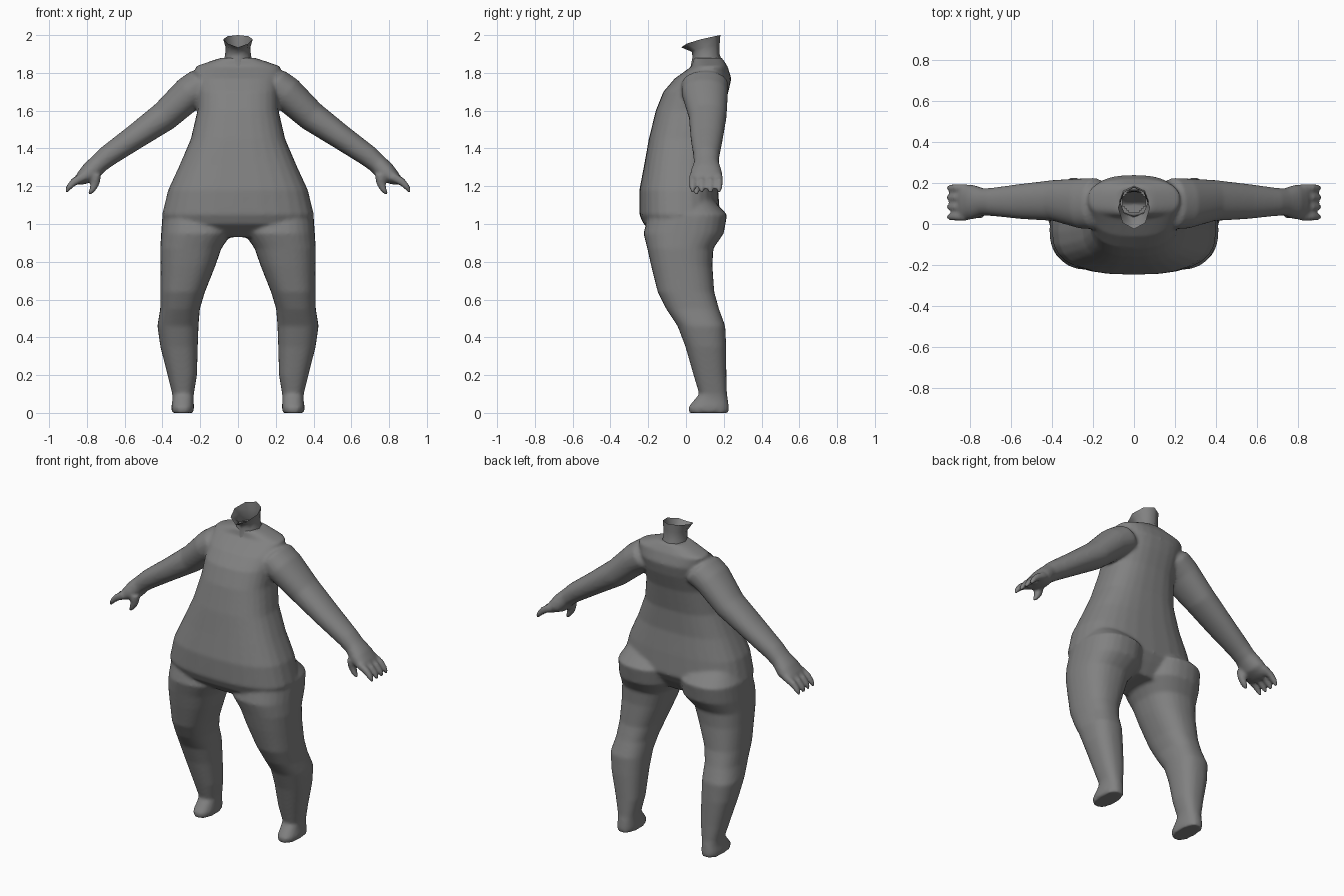
import bpy, bmesh, math
from mathutils import Vector

if "Cube" in bpy.data.objects:
    bpy.data.objects.remove(bpy.data.objects["Cube"])

X, Y = Vector((1, 0, 0)), Vector((0, 1, 0))
ARM_UP = Vector((0.6, 0, 0.8))

grey = bpy.data.materials.new("body_grey")
grey.diffuse_color = (0.22, 0.22, 0.22, 1)
grey.use_nodes = True
grey.node_tree.nodes["Principled BSDF"].inputs["Base Color"].default_value = grey.diffuse_color


def signed_pow(v, e):
    return math.copysign(abs(v) ** e, v)


def loft(bm, rings, side=1, n=28, power=2.4):
    """Closed skin over rings of (centre, half axis u, half axis v)."""
    loops = []
    for c, u, v in rings:
        loop = []
        for i in range(n):
            a = 2 * math.pi * i / n
            p = c + u * signed_pow(math.cos(a), 2 / power) + v * signed_pow(math.sin(a), 2 / power)
            loop.append(bm.verts.new((p.x * side, p.y, p.z)))
        loops.append(loop)
    faces = [bm.faces.new(loops[0]), bm.faces.new(loops[-1])]
    for a, b in zip(loops, loops[1:]):
        for i in range(n):
            j = (i + 1) % n
            faces.append(bm.faces.new((a[i], a[j], b[j], b[i])))
    bmesh.ops.recalc_face_normals(bm, faces=faces)


def level(z, x, half_x, front, back):
    return (Vector((x, (front + back) / 2, z)), X * half_x, Y * (back - front) / 2)


def limb(x, y, z, thick, half_y):
    return (Vector((x, y, z)), ARM_UP * thick, Y * half_y)


def make_object(name, bm):
    mesh = bpy.data.meshes.new(name)
    bm.to_mesh(mesh)
    bm.free()
    mesh.materials.append(grey)
    mesh.shade_smooth()
    obj = bpy.data.objects.new(name, mesh)
    bpy.context.collection.objects.link(obj)
    return obj


bm = bmesh.new()

# Torso: height, half width, front, back
torso = [(0.93, 0.26, -0.14, 0.10), (1.0, 0.385, -0.225, 0.15), (1.05, 0.402, -0.247, 0.18),
         (1.18, 0.37, -0.247, 0.17), (1.31, 0.31, -0.222, 0.155), (1.45, 0.25, -0.197, 0.16),
         (1.60, 0.215, -0.16, 0.19), (1.70, 0.215, -0.12, 0.225), (1.77, 0.22, -0.06, 0.24),
         (1.835, 0.225, 0.03, 0.22), (1.88, 0.09, 0.04, 0.19)]
loft(bm, [level(z, 0, w, f, b) for z, w, f, b in torso], power=2.6)

# Legs and feet: height, centre x, half width, front, back
leg = [(1.15, 0.20, 0.14, -0.10, 0.12), (1.05, 0.215, 0.185, -0.20, 0.218),
       (0.95, 0.22, 0.187, -0.225, 0.20), (0.87, 0.25, 0.162, -0.205, 0.145),
       (0.78, 0.265, 0.146, -0.185, 0.14), (0.64, 0.293, 0.118, -0.15, 0.15),
       (0.55, 0.307, 0.105, -0.105, 0.175), (0.46, 0.318, 0.109, -0.045, 0.208),
       (0.35, 0.312, 0.099, -0.003, 0.213), (0.20, 0.295, 0.078, 0.04, 0.214),
       (0.10, 0.291, 0.057, 0.07, 0.217), (0.07, 0.291, 0.056, 0.045, 0.222),
       (0.03, 0.293, 0.060, 0.012, 0.227), (0.0, 0.293, 0.057, 0.015, 0.227)]

# Arm to knuckles: x, y, z, half thickness, half depth
arm = [(0.15, 0.10, 1.74, 0.08, 0.10), (0.19, 0.10, 1.735, 0.095, 0.125),
       (0.26, 0.10, 1.69, 0.092, 0.122), (0.39, 0.115, 1.57, 0.08, 0.10),
       (0.55, 0.11, 1.457, 0.066, 0.086), (0.69, 0.108, 1.36, 0.057, 0.069),
       (0.735, 0.108, 1.322, 0.052, 0.066), (0.785, 0.107, 1.272, 0.054, 0.084),
       (0.83, 0.105, 1.24, 0.036, 0.086), (0.85, 0.105, 1.225, 0.022, 0.08)]

for side in (1, -1):
    loft(bm, [level(*r) for r in leg], side)
    loft(bm, [limb(*r) for r in arm], side, power=2.15)
    # Four fingers
    for i in range(4):
        y = 0.035 + 0.047 * i
        loft(bm, [limb(0.82, y, 1.25, 0.024, 0.021), limb(0.87, y, 1.222, 0.022, 0.02),
                  limb(0.90, y, 1.19, 0.016, 0.017), limb(0.912, y, 1.168, 0.009, 0.011)],
             side, n=12, power=2)
    # Thumb
    thumb = [(0.755, 1.26, 0.03), (0.755, 1.215, 0.025), (0.77, 1.18, 0.02), (0.785, 1.155, 0.011)]
    loft(bm, [(Vector((x, 0.055, z)), X * r, Y * r) for x, z, r in thumb], side, n=12, power=2)

# Fuse the parts into one soft skin
body = make_object("body", bm)
fuse = body.modifiers.new("fuse", 'REMESH')
fuse.mode = 'VOXEL'
fuse.voxel_size = 0.01
soften = body.modifiers.new("soften", 'SMOOTH')
soften.factor = 0.5
soften.iterations = 6
graph = bpy.context.evaluated_depsgraph_get()
skin = bpy.data.meshes.new_from_object(body.evaluated_get(graph))
body.modifiers.clear()
body.data = skin

# Open the skin below the hollow neck
bm = bmesh.new()
bm.from_mesh(skin)
hole = [f for f in bm.faces if f.calc_center_median().z > 1.8
        and (f.calc_center_median().xy - Vector((0, 0.11))).length < 0.055]
bmesh.ops.delete(bm, geom=hole, context='FACES')
bm.to_mesh(skin)
bm.free()
skin.materials.clear()
skin.materials.append(grey)
skin.shade_smooth()

# Neck: open eight-sided tube with a flared, slanting rim
bm = bmesh.new()
loops = []
for hw, front, back, z_front, z_back in [(0.082, 0.025, 0.195, 1.835, 1.85),
                                         (0.068, 0.035, 0.178, 1.885, 1.90),
                                         (0.066, 0.03, 0.178, 1.912, 1.95),
                                         (0.078, -0.025, 0.182, 1.935, 2.0)]:
    loop = []
    for i in range(8):
        a = math.pi * i / 4
        t = (math.sin(a) + 1) / 2
        z = z_front + (z_back - z_front) * t ** 0.6
        loop.append(bm.verts.new((hw * math.cos(a), front + (back - front) * t, z)))
    loops.append(loop)
for a, b in zip(loops, loops[1:]):
    for i in range(8):
        j = (i + 1) % 8
        bm.faces.new((a[i], a[j], b[j], b[i]))
make_object("neck", bm)
